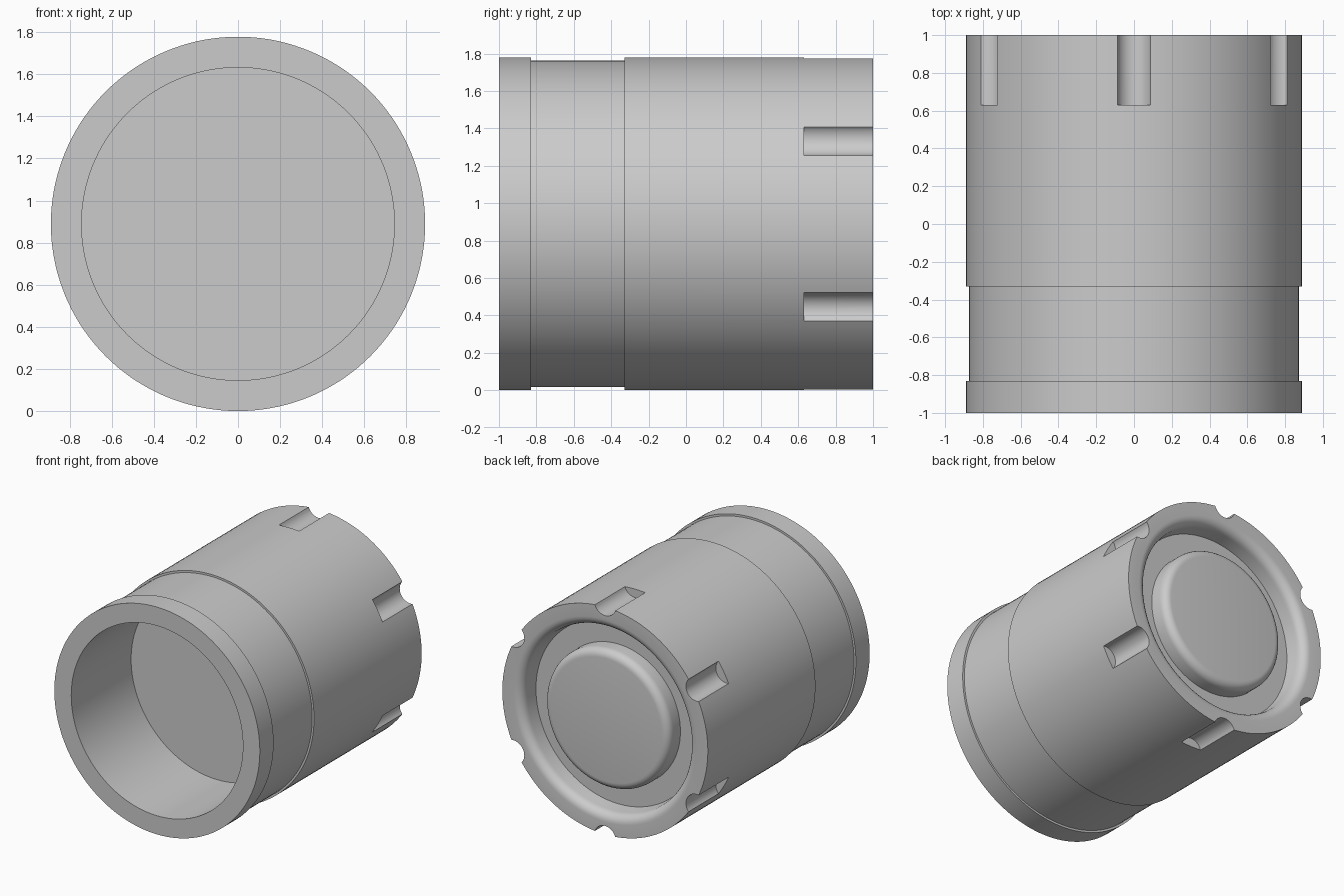
import bpy, bmesh, math
from mathutils import Matrix, Vector

if "Cube" in bpy.data.objects:
    bpy.data.objects.remove(bpy.data.objects["Cube"])

R, SEG = 0.889, 144


def arc(cr, cy, rad, a0, a1, n=6):
    """Quarter-style fillet points (radius, y)."""
    return [(cr + rad * math.cos(math.radians(a0 + (a1 - a0) * i / n)),
             cy + rad * math.sin(math.radians(a0 + (a1 - a0) * i / n))) for i in range(n + 1)]


def lathe(name, profile):
    """Revolve a (radius, y) profile about the y axis; radius 0 becomes a pole."""
    bm = bmesh.new()
    rings = []
    for r, y in profile:
        if r == 0:
            rings.append([bm.verts.new((0, y, R))])
        else:
            rings.append([bm.verts.new((r * math.cos(2 * math.pi * i / SEG), y,
                                        R + r * math.sin(2 * math.pi * i / SEG))) for i in range(SEG)])
    for a, b in zip(rings, rings[1:]):
        if len(a) == 1 or len(b) == 1:
            bm.faces.new(a if len(b) == 1 else b)   # flat end disc
            continue
        for i in range(SEG):
            j = (i + 1) % SEG
            bm.faces.new((a[i], a[j], b[j], b[i]))
    # drop the pole vertices, the discs are single n-gons
    bmesh.ops.delete(bm, geom=[v for v in bm.verts if not v.link_faces], context='VERTS')
    bmesh.ops.recalc_face_normals(bm, faces=bm.faces)
    me = bpy.data.meshes.new(name)
    bm.to_mesh(me)
    bm.free()
    ob = bpy.data.objects.new(name, me)
    bpy.context.collection.objects.link(ob)
    return ob


# Body: front bore, shallow outer band, rear annular recess around a plug
profile = [(0, -0.26), (0.743, -0.26), (0.743, -1), (R, -1),
           (R, -0.83), (0.873, -0.83), (0.873, -0.33), (R, -0.33), (R, 1), (0.79, 1)]
profile += arc(0.79, 0.93, 0.07, 90, 180)[1:]      # rounded recess lip
profile += [(0.71, 0.84), (0.54, 0.84)]
profile += arc(0.48, 0.925, 0.06, 0, 90)           # rounded plug edge
profile += [(0, 0.985)]
body = lathe("cylinder_body", profile)

# Six round grooves at the rear edge
bm = bmesh.new()
for k in range(6):
    a = math.radians(30 + 60 * k)
    c = Vector((0.915 * math.cos(a), 0.88, R + 0.915 * math.sin(a)))
    bmesh.ops.create_cone(bm, cap_ends=True, segments=40, radius1=0.093, radius2=0.093, depth=0.5,
                          matrix=Matrix.Translation(c) @ Matrix.Rotation(math.pi / 2, 4, 'X'))
me = bpy.data.meshes.new("groove_cutter")
bm.to_mesh(me)
bm.free()
cutter = bpy.data.objects.new("groove_cutter", me)
bpy.context.collection.objects.link(cutter)
cutter.hide_render = True

bpy.context.view_layer.objects.active = body
body.select_set(True)
mod = body.modifiers.new("grooves", 'BOOLEAN')
mod.operation, mod.solver, mod.object = 'DIFFERENCE', 'EXACT', cutter
bpy.ops.object.modifier_apply(modifier=mod.name)
bpy.data.objects.remove(cutter)
bpy.ops.object.shade_smooth_by_angle(angle=math.radians(30))
